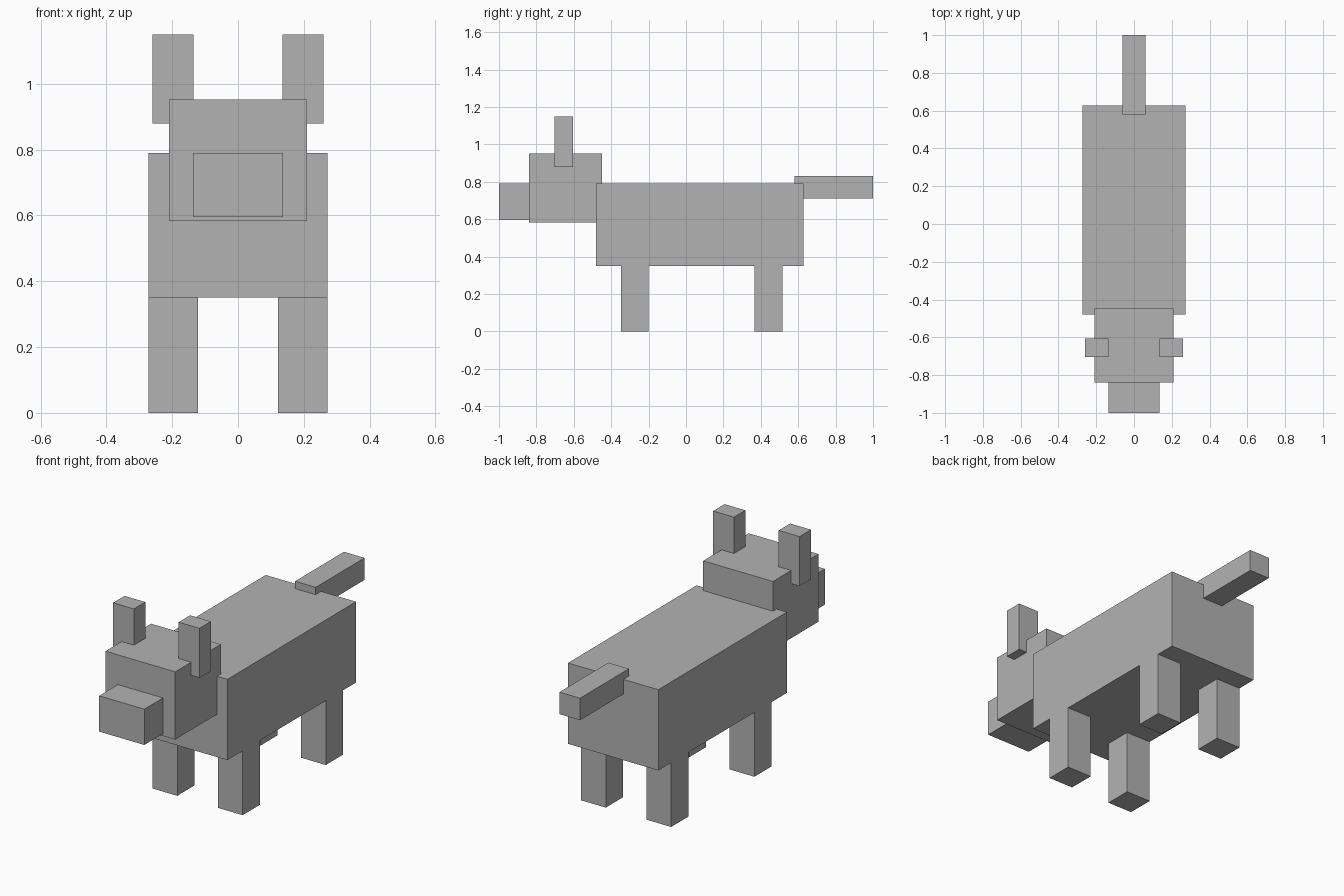
import bpy

if "Cube" in bpy.data.objects:
    bpy.data.objects.remove(bpy.data.objects["Cube"])

# One plain grey for the whole animal
grey = bpy.data.materials.new("plain_grey")
grey.diffuse_color = (0.45, 0.45, 0.45, 1.0)
grey.use_nodes = True
grey.node_tree.nodes["Principled BSDF"].inputs["Base Color"].default_value = grey.diffuse_color


def box(name, x, y, z):
    """Box spanning the given (min, max) range on each axis."""
    bpy.ops.mesh.primitive_cube_add(size=1, location=[sum(r) / 2 for r in (x, y, z)])
    ob = bpy.context.object
    ob.name = name
    ob.scale = [r[1] - r[0] for r in (x, y, z)]
    bpy.ops.object.transform_apply(location=False, rotation=False, scale=True)
    ob.data.materials.append(grey)
    return ob


def pair(name, x, y, z):
    """Matching boxes on the right (+x) and left (-x)."""
    box(name + "_right", x, y, z)
    box(name + "_left", (-x[1], -x[0]), y, z)


# Torso and tail
box("body", (-0.272, 0.272), (-0.48, 0.627), (0.35, 0.79))
box("tail", (-0.062, 0.062), (0.58, 1.0), (0.71, 0.83))

# Head and snout
box("head", (-0.21, 0.21), (-0.84, -0.448), (0.583, 0.952))
box("snout", (-0.136, 0.136), (-1.0, -0.84), (0.595, 0.79))

# Ears set into the sides of the head
pair("ear", (0.135, 0.26), (-0.703, -0.605), (0.88, 1.15))

# Legs
pair("front_leg", (0.122, 0.272), (-0.348, -0.2), (0.0, 0.35))
pair("back_leg", (0.122, 0.272), (0.367, 0.516), (0.0, 0.35))
